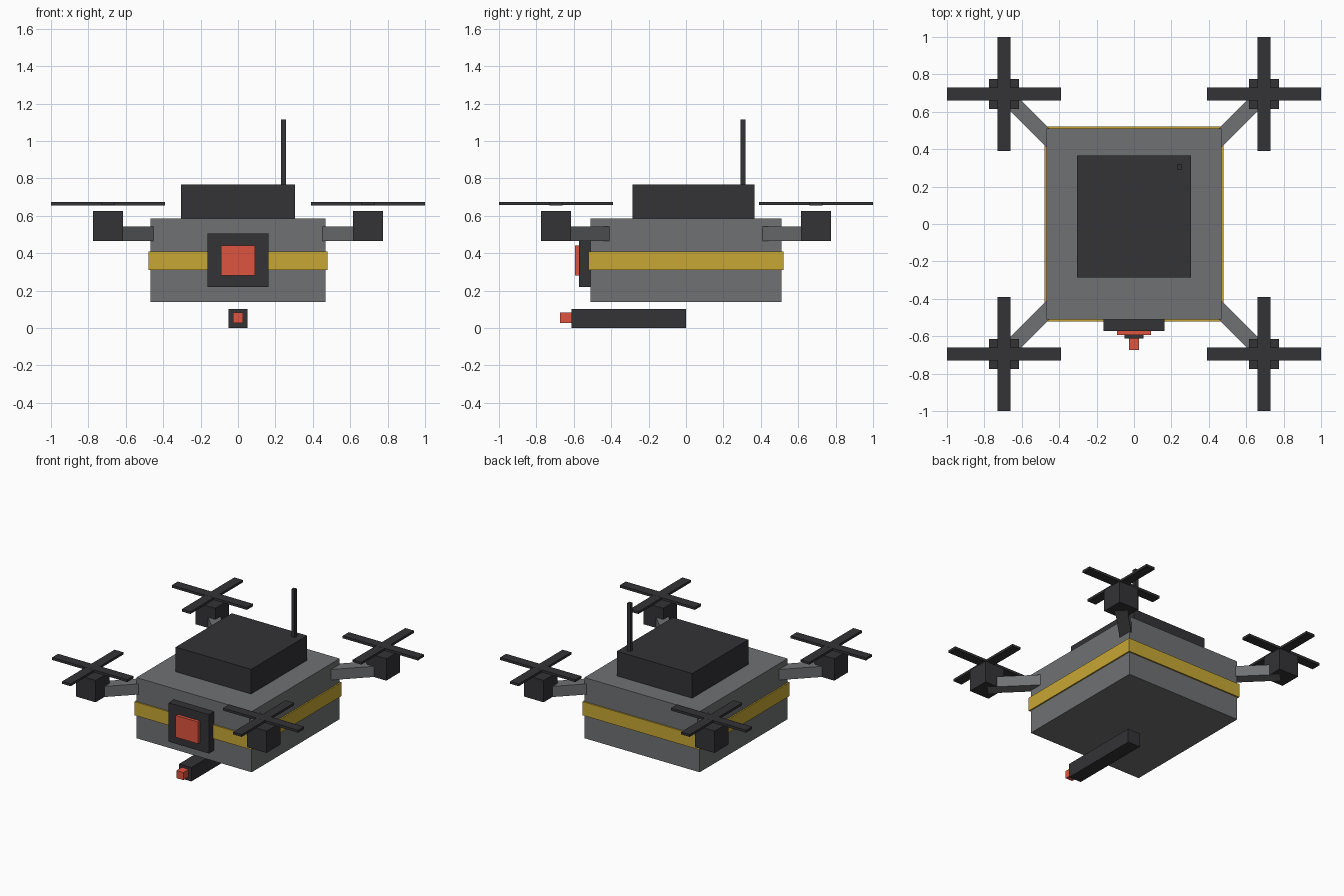
import bpy
import math

if "Cube" in bpy.data.objects:
    bpy.data.objects.remove(bpy.data.objects["Cube"])


def material(name, rgb):
    m = bpy.data.materials.new(name)
    m.diffuse_color = (*rgb, 1.0)
    m.use_nodes = True
    m.node_tree.nodes["Principled BSDF"].inputs["Base Color"].default_value = m.diffuse_color
    return m


GREY = material("hull_grey", (0.16, 0.165, 0.17))
DARK = material("dark_plastic", (0.033, 0.033, 0.037))
YELLOW = material("stripe_yellow", (0.58, 0.39, 0.035))
RED = material("signal_red", (0.73, 0.09, 0.05))


def box(name, center, size, mat, turn=0.0):
    """Flat-faced box with its size baked into the mesh."""
    bpy.ops.mesh.primitive_cube_add(size=1, location=center, rotation=(0, 0, turn))
    ob = bpy.context.object
    ob.name = name
    ob.scale = size
    bpy.ops.object.transform_apply(location=False, rotation=False, scale=True)
    ob.data.materials.append(mat)
    return ob


# Hull, stripe and equipment on top
box("hull", (0, 0, 0.3625), (0.936, 1.02, 0.445), GREY)
box("hull_stripe", (0, 0, 0.36), (0.956, 1.04, 0.10), YELLOW)
box("battery_box", (0, 0.04, 0.675), (0.612, 0.65, 0.182), DARK)
box("antenna", (0.243, 0.305, 0.935), (0.027, 0.027, 0.36), DARK)

# Front sensor
box("sensor_frame", (0, -0.54, 0.362), (0.326, 0.062, 0.285), DARK)
box("sensor_lens", (0, -0.581, 0.36), (0.18, 0.025, 0.16), RED)

# Barrel below the hull
box("barrel", (0, -0.306, 0.051), (0.10, 0.612, 0.102), DARK)
box("barrel_tip", (0, -0.642, 0.055), (0.056, 0.062, 0.056), RED)

# Four arms with motors and crossed rotor blades
R = 0.694
for side, sx in (("left", -1), ("right", 1)):
    for end, sy in (("front", -1), ("back", 1)):
        tag = f"{end}_{side}"
        x, y = sx * R, sy * R
        mid = 0.54
        box(f"{tag}_arm", (sx * mid, sy * mid, 0.504), (0.42, 0.083, 0.078),
            GREY, math.atan2(sy, sx))
        box(f"{tag}_motor", (x, y, 0.545), (0.16, 0.16, 0.16), DARK)
        box(f"{tag}_rotor_blade_a", (x, y, 0.665), (0.61, 0.07, 0.018), DARK)
        box(f"{tag}_rotor_blade_b", (x, y, 0.665), (0.07, 0.61, 0.017), DARK)
